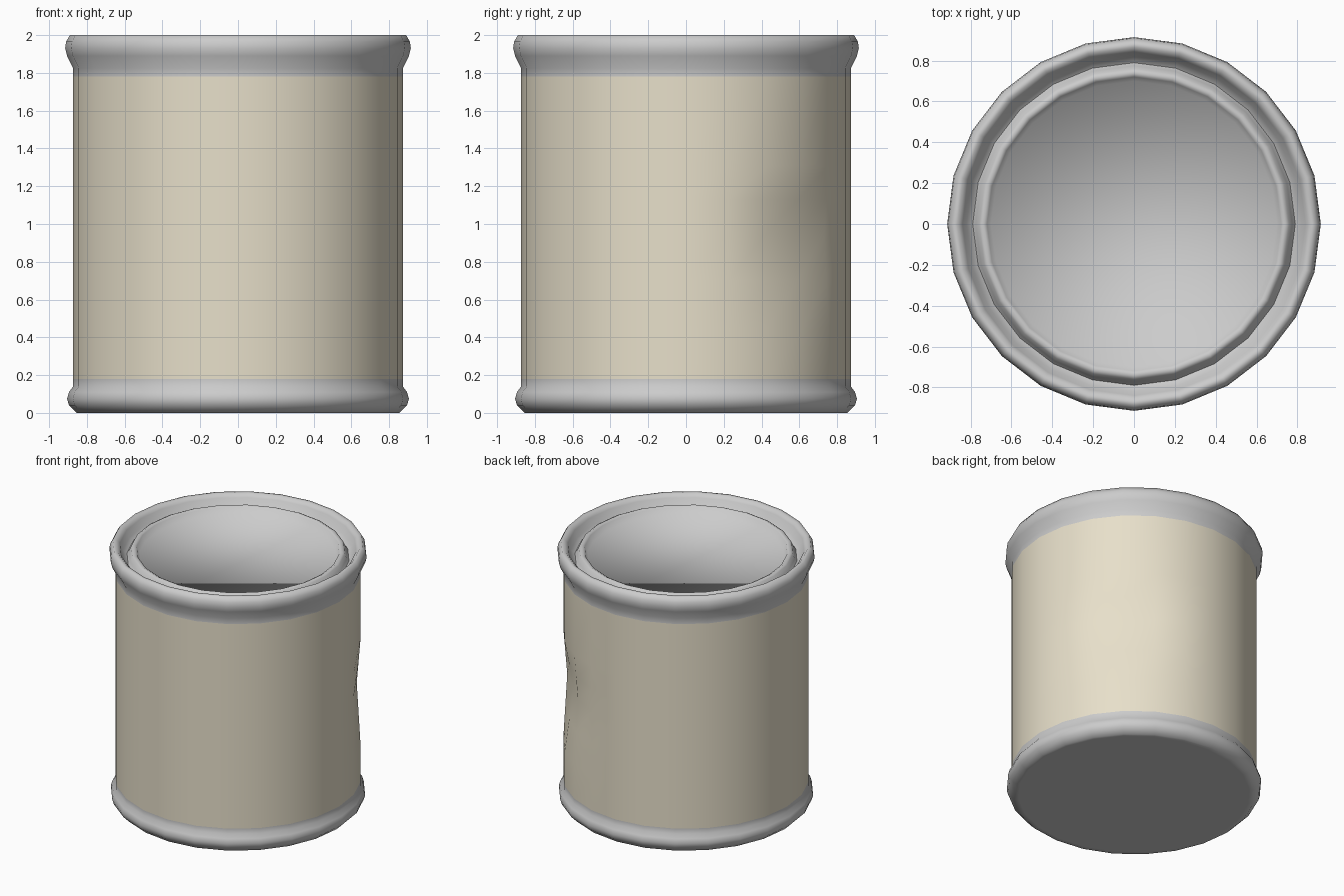
import bpy, bmesh, math

if "Cube" in bpy.data.objects:
    bpy.data.objects.remove(bpy.data.objects["Cube"])

SIDES = 24
R = 0.873  # wall radius


def lathe(name, profile, cap_start=False, cap_end=False, dent=None):
    """Spin an (r, z) profile, running bottom-outside-top, around z."""
    bm = bmesh.new()
    rings = []
    for r, z in profile:
        ring = []
        for i in range(SIDES):
            rr = r - (dent(i, z) if dent else 0.0)
            a = 2 * math.pi * i / SIDES
            ring.append(bm.verts.new((rr * math.cos(a), rr * math.sin(a), z)))
        rings.append(ring)
    for a, b in zip(rings, rings[1:]):
        for i in range(SIDES):
            j = (i + 1) % SIDES
            bm.faces.new((a[i], a[j], b[j], b[i]))
    if cap_start:
        bm.faces.new(rings[0][::-1])
    if cap_end:
        bm.faces.new(rings[-1])
    for f in bm.faces:
        f.smooth = True
    mesh = bpy.data.meshes.new(name)
    bm.to_mesh(mesh)
    bm.free()
    obj = bpy.data.objects.new(name, mesh)
    bpy.context.collection.objects.link(obj)
    return obj


def dent_depth(i, z):
    """Shallow knock in the wall, centred at 45 degrees and mid height."""
    across = {2: 0.028, 3: 0.065, 4: 0.028}.get(i, 0.0)
    half = 0.36 if z > 0.95 else 0.5
    return across * max(0.0, 1 - abs(z - 0.95) / half)


# Bottom bead and base
lathe("bottom_rim", [(0.82, 0.0), (0.855, 0.0), (0.895, 0.04), (0.905, 0.075),
                     (0.895, 0.11), (R, 0.14), (R, 0.18)], cap_start=True)

# Painted wall with the dent
label = lathe("label_wall", [(R, z) for z in
                             (0.18, 0.45, 0.7, 0.95, 1.13, 1.31, 1.78)],
              dent=dent_depth)
mat = bpy.data.materials.new("cream_paint")
mat.diffuse_color = (0.80, 0.74, 0.59, 1.0)
mat.use_nodes = True
mat.node_tree.nodes["Principled BSDF"].inputs["Base Color"].default_value = mat.diffuse_color
label.data.materials.append(mat)

# Rolled top rim, running over into the lid groove
lathe("top_rim", [(R, 1.78), (R, 1.825), (0.905, 1.89), (0.915, 1.93),
                  (0.91, 1.965), (0.89, 2.0), (0.865, 2.0), (0.84, 1.975),
                  (0.82, 1.92), (0.79, 1.90)])

# Pressed lid: raised ring around a sunken disc
lathe("lid", [(0.79, 1.90), (0.775, 1.92), (0.76, 1.955), (0.74, 1.965),
              (0.72, 1.955), (0.70, 1.91)], cap_end=True)
